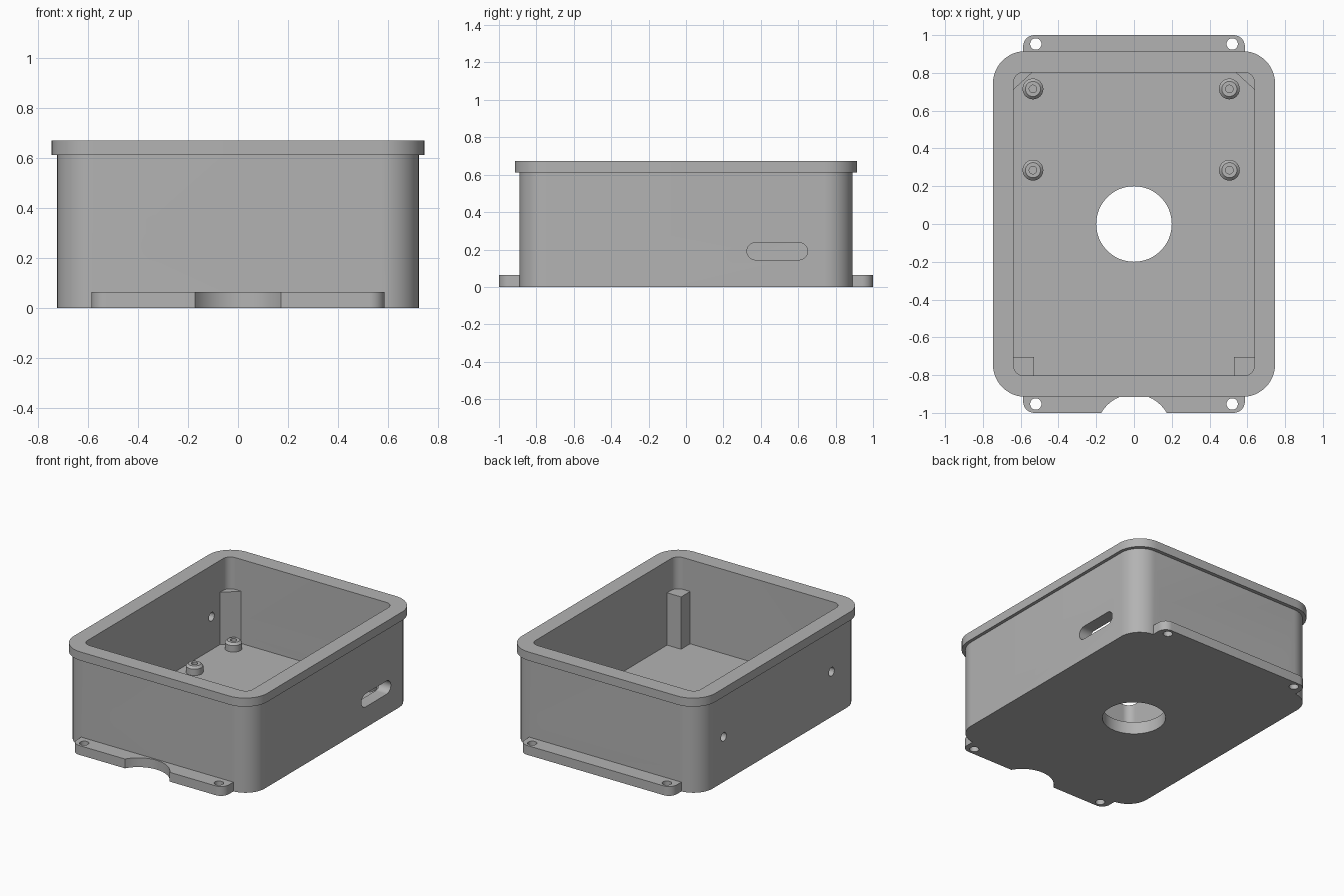
import bpy, bmesh, math
from mathutils import Matrix, Vector

cube = bpy.data.objects.get("Cube")
if cube:
    bpy.data.objects.remove(cube, do_unlink=True)

grey = bpy.data.materials.new("plain grey")
grey.use_nodes = True
COLOUR = (0.45, 0.45, 0.45, 1)
grey.diffuse_color = COLOUR
grey.node_tree.nodes["Principled BSDF"].inputs["Base Color"].default_value = COLOUR


def prism(name, outline, low, high, matrix=Matrix()):
    """Extrude a flat counter-clockwise outline from low to high."""
    bm = bmesh.new()
    face = bm.faces.new([bm.verts.new((x, y, low)) for x, y in outline])
    side = bmesh.ops.extrude_face_region(bm, geom=[face])["geom"]
    top = [v for v in side if isinstance(v, bmesh.types.BMVert)]
    bmesh.ops.translate(bm, verts=top, vec=(0, 0, high - low))
    bmesh.ops.recalc_face_normals(bm, faces=bm.faces)
    bm.transform(matrix)
    mesh = bpy.data.meshes.new(name)
    bm.to_mesh(mesh)
    bm.free()
    mesh.materials.append(grey)
    obj = bpy.data.objects.new(name, mesh)
    bpy.context.collection.objects.link(obj)
    return obj


def rounded(hx, hy, r, cx=0, cy=0, steps=12):
    """Rounded rectangle; full radius gives a slot or a circle."""
    pts = []
    for i, (sx, sy) in enumerate(((1, 1), (-1, 1), (-1, -1), (1, -1))):
        for k in range(steps + 1):
            a = math.pi / 2 * (i + k / steps)
            p = Vector((cx + sx * (hx - r) + r * math.cos(a),
                        cy + sy * (hy - r) + r * math.sin(a)))
            if not pts or (p - pts[-1]).length > 1e-5:
                pts.append(p)
    if (pts[0] - pts[-1]).length < 1e-5:
        pts.pop()
    return pts


def circle(r, cx=0, cy=0):
    return rounded(r, r, r, cx, cy)


def combine(target, others, operation):
    """Boolean each tool into the target, then discard the tool."""
    bpy.context.view_layer.objects.active = target
    for tool in others:
        tool.hide_render = True
        mod = target.modifiers.new("Boolean", "BOOLEAN")
        mod.operation, mod.object, mod.solver = operation, tool, "EXACT"
        bpy.ops.object.modifier_apply(modifier=mod.name)
        bpy.data.objects.remove(tool, do_unlink=True)


def smooth(obj):
    bpy.ops.object.select_all(action="DESELECT")
    obj.select_set(True)
    bpy.context.view_layer.objects.active = obj
    bpy.ops.object.shade_smooth_by_angle(angle=math.radians(30))


# Directions for cutting through walls: profile (x, z) along y, or (y, z) along x
ALONG_Y = Matrix(((1, 0, 0, 0), (0, 0, 1, 0), (0, 1, 0, 0), (0, 0, 0, 1)))
ALONG_X = Matrix(((0, 0, 1, 0), (1, 0, 0, 0), (0, 1, 0, 0), (0, 0, 0, 1)))
FLOOR, TOP, FLANGE = 0.085, 0.672, 0.065

# Case: body, rim lip and the mounting flange that runs front to back
case = prism("case", rounded(0.725, 0.89, 0.15), 0, TOP - 0.03)
combine(case, [
    prism("rim", rounded(0.747, 0.915, 0.172), 0.612, TOP),
    prism("flange", rounded(0.587, 1.0, 0.06), 0, FLANGE),
], "UNION")

cutters = [
    prism("cavity", rounded(0.638, 0.803, 0.055), FLOOR, 1),
    prism("floor_hole", circle(0.2), -0.1, 0.2),
    prism("flange_notch", circle(0.2, 0, -1.1), -0.1, 0.2),
    prism("back_slot", rounded(0.53, 0.065, 0.065, 0, 0.21), 0.7, 1.1, ALONG_Y),
    prism("side_slot", rounded(0.162, 0.046, 0.046, 0.488, 0.191), 0.55, 0.9, ALONG_X),
]
# Front round openings
for x, r in ((-0.293, 0.073), (0, 0.055), (0.293, 0.073)):
    cutters.append(prism("front_hole", circle(r, x, 0.273), -1.1, -0.7, ALONG_Y))
# Small holes in the wall opposite the side slot
for y in (0.62, -0.57):
    cutters.append(prism("wall_hole", circle(0.03, y, 0.315), -0.9, -0.55, ALONG_X))
# Flange screw holes
for x in (-0.52, 0.52):
    for y in (-0.953, 0.953):
        cutters.append(prism("screw_hole", circle(0.03, x, y), -0.1, 0.2))
combine(case, cutters, "DIFFERENCE")
smooth(case)

# Corner posts: triangular at the back, square at the front
for name, s in (("right", -1), ("left", 1)):
    back = [(s * 0.645, 0.705), (s * 0.645, 0.81), (s * 0.53, 0.81)]
    front = [(s * 0.53, -0.81), (s * 0.645, -0.81), (s * 0.645, -0.703), (s * 0.53, -0.703)]
    prism(name + "_back_corner_post", back, FLOOR - 0.01, 0.45)
    prism(name + "_front_corner_post", front, FLOOR - 0.01, 0.45)

# Standoffs: lathed profile with a chamfered top and a blind screw hole
PROFILE = ((0.055, FLOOR - 0.01), (0.055, 0.13), (0.04, 0.145),
           (0.02, 0.145), (0.02, FLOOR), (0, FLOOR))
for x in (-0.535, 0.505):
    for y in (0.285, 0.715):
        bm = bmesh.new()
        verts = [bm.verts.new((r, 0, z)) for r, z in PROFILE]
        edges = [bm.edges.new(pair) for pair in zip(verts, verts[1:])]
        bmesh.ops.spin(bm, geom=verts + edges, cent=(0, 0, 0), axis=(0, 0, 1),
                       angle=math.tau, steps=32)
        bmesh.ops.remove_doubles(bm, verts=bm.verts, dist=1e-5)
        bmesh.ops.recalc_face_normals(bm, faces=bm.faces)
        mesh = bpy.data.meshes.new("standoff")
        bm.to_mesh(mesh)
        bm.free()
        mesh.materials.append(grey)
        standoff = bpy.data.objects.new("standoff", mesh)
        standoff.location = (x, y, 0)
        bpy.context.collection.objects.link(standoff)
        smooth(standoff)
